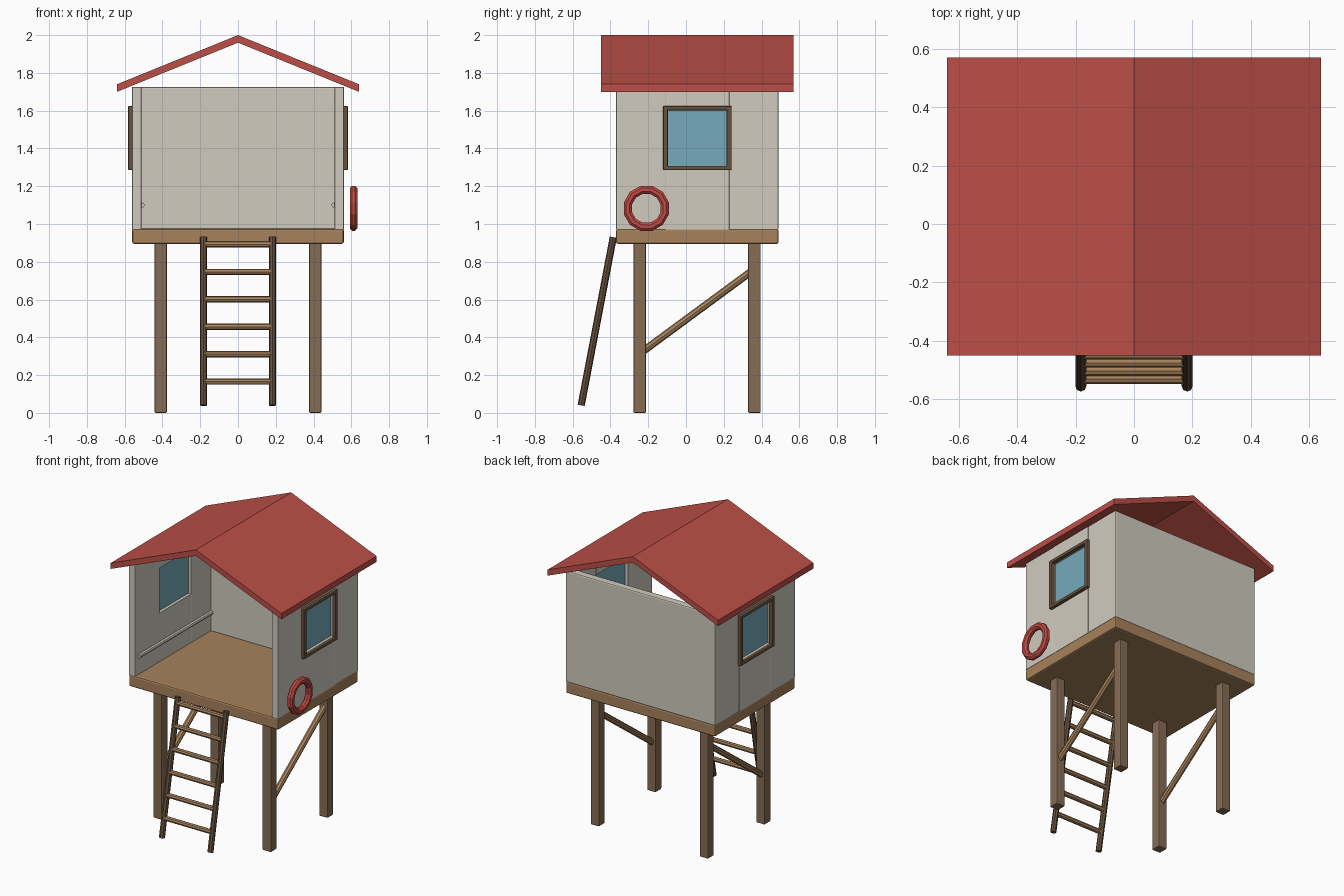
import bpy, bmesh, math
from mathutils import Vector

if "Cube" in bpy.data.objects:
    bpy.data.objects.remove(bpy.data.objects["Cube"])


def material(name, rgb):
    m = bpy.data.materials.new(name)
    lin = [((c / 255 + 0.055) / 1.055) ** 2.4 for c in rgb]
    m.diffuse_color = (*lin, 1)
    m.use_nodes = True
    m.node_tree.nodes["Principled BSDF"].inputs["Base Color"].default_value = m.diffuse_color
    return m


ROOF = material("roof red", (188, 79, 71))
RING = material("ring red", (194, 74, 68))
WALL = material("pale wall", (208, 203, 190))
DECK = material("deck tan", (167, 130, 91))
POST = material("post brown", (134, 108, 84))
DARK = material("dark brown", (104, 82, 61))
GLASS = material("window blue", (119, 170, 187))


def finish(bm, name, mat, bevel=0.0, smooth=False):
    bmesh.ops.recalc_face_normals(bm, faces=bm.faces)
    me = bpy.data.meshes.new(name)
    bm.to_mesh(me)
    bm.free()
    me.materials.append(mat)
    ob = bpy.data.objects.new(name, me)
    bpy.context.collection.objects.link(ob)
    if bevel:
        mod = ob.modifiers.new("bevel", 'BEVEL')
        mod.width = bevel
        mod.segments = 2
    if smooth:
        bpy.ops.object.select_all(action='DESELECT')
        ob.select_set(True)
        bpy.context.view_layer.objects.active = ob
        bpy.ops.object.shade_smooth_by_angle(angle=math.radians(30))
    return ob


def box(name, x, y, z, mat, bevel=0.0):
    bm = bmesh.new()
    bmesh.ops.create_cube(bm, size=1)
    for v in bm.verts:
        v.co = [(a + b) / 2 + c * (b - a) for (a, b), c in zip((x, y, z), v.co)]
    return finish(bm, name, mat, bevel)


def pole(name, a, b, r, mat, sides=8):
    a, b = Vector(a), Vector(b)
    bm = bmesh.new()
    bmesh.ops.create_cone(bm, cap_ends=True, segments=sides, radius1=r, radius2=r,
                          depth=(b - a).length)
    ob = finish(bm, name, mat)
    ob.location = (a + b) / 2
    ob.rotation_mode = 'QUATERNION'
    ob.rotation_quaternion = (b - a).to_track_quat('Z', 'Y')
    return ob


def span(s, a, b):
    """x range mirrored to side s"""
    return tuple(sorted((s * a, s * b)))


# deck and back wall
box("deck", (-0.56, 0.56), (-0.37, 0.49), (0.895, 0.975), DECK, 0.01)
box("back_wall", (-0.56, 0.56), (0.44, 0.49), (0.97, 1.725), WALL, 0.008)

for s, side in ((-1, "left"), (1, "right")):
    # side wall panels around the window opening
    wx = span(s, 0.512, 0.56)
    box(side + "_wall_front", wx, (-0.37, -0.108), (0.97, 1.725), WALL, 0.004)
    box(side + "_wall_back", wx, (0.228, 0.488), (0.97, 1.725), WALL, 0.004)
    box(side + "_wall_below_window", wx, (-0.108, 0.228), (0.97, 1.305), WALL)
    box(side + "_wall_above_window", wx, (-0.108, 0.228), (1.61, 1.725), WALL)

    # window pane and frame
    box(side + "_window_pane", span(s, 0.532, 0.54), (-0.108, 0.228), (1.305, 1.61), GLASS)
    fx = span(s, 0.555, 0.582)
    for part, y, z in (("front", (-0.122, -0.095), (1.285, 1.625)),
                       ("back", (0.215, 0.242), (1.285, 1.625)),
                       ("bottom", (-0.11, 0.23), (1.285, 1.308)),
                       ("top", (-0.11, 0.23), (1.602, 1.625))):
        box(f"{side}_window_frame_{part}", fx, y, z, DARK, 0.006)

    # inside handrail
    pole(side + "_handrail", (s * 0.508, -0.34, 1.10), (s * 0.508, 0.45, 1.10), 0.014, WALL)

    # legs and diagonal brace
    for part, y in (("front", -0.245), ("back", 0.362)):
        box(f"{side}_{part}_leg", span(s, 0.377, 0.441), (y - 0.033, y + 0.033),
            (0, 0.9), POST, 0.006)
    pole(side + "_brace", (s * 0.41, -0.23, 0.325), (s * 0.41, 0.35, 0.752), 0.02, DECK)

    # ladder rail
    pole(side + "_ladder_rail", (s * 0.182, -0.555, 0.04), (s * 0.182, -0.385, 0.93),
         0.019, DARK)

# ladder rungs
for i in range(6):
    z = 0.165 + i * 0.1455
    y = -0.555 + (z - 0.04) / 0.89 * 0.17
    pole(f"ladder_rung_{i + 1}", (-0.18, y, z), (0.18, y, z), 0.016, DECK)

# gable roof: folded slab extruded along y
profile = [(-0.64, 1.74), (0, 2.0), (0.64, 1.74), (0.64, 1.70), (0, 1.96), (-0.64, 1.70)]
bm = bmesh.new()
front, back = ([bm.verts.new((x, y, z)) for x, z in profile] for y in (-0.45, 0.57))
for i in range(6):
    j = (i + 1) % 6
    bm.faces.new((front[i], front[j], back[j], back[i]))
for loop in (front, back):
    bm.faces.new((loop[0], loop[1], loop[4], loop[5]))
    bm.faces.new((loop[1], loop[2], loop[3], loop[4]))
finish(bm, "roof", ROOF)

# life ring on the right wall
bm = bmesh.new()
N, M = 12, 8
grid = []
for i in range(N):
    a = 2 * math.pi * (i + 0.5) / N
    row = []
    for k in range(M):
        b = 2 * math.pi * (k + 0.5) / M
        r = 0.101 + 0.024 * math.cos(b)
        row.append(bm.verts.new((0.612 + 0.022 * math.sin(b),
                                 -0.21 + r * math.cos(a), 1.083 + r * math.sin(a))))
    grid.append(row)
for i in range(N):
    for k in range(M):
        p, q = grid[i], grid[(i + 1) % N]
        bm.faces.new((p[k], q[k], q[(k + 1) % M], p[(k + 1) % M]))
finish(bm, "life_ring", RING)
